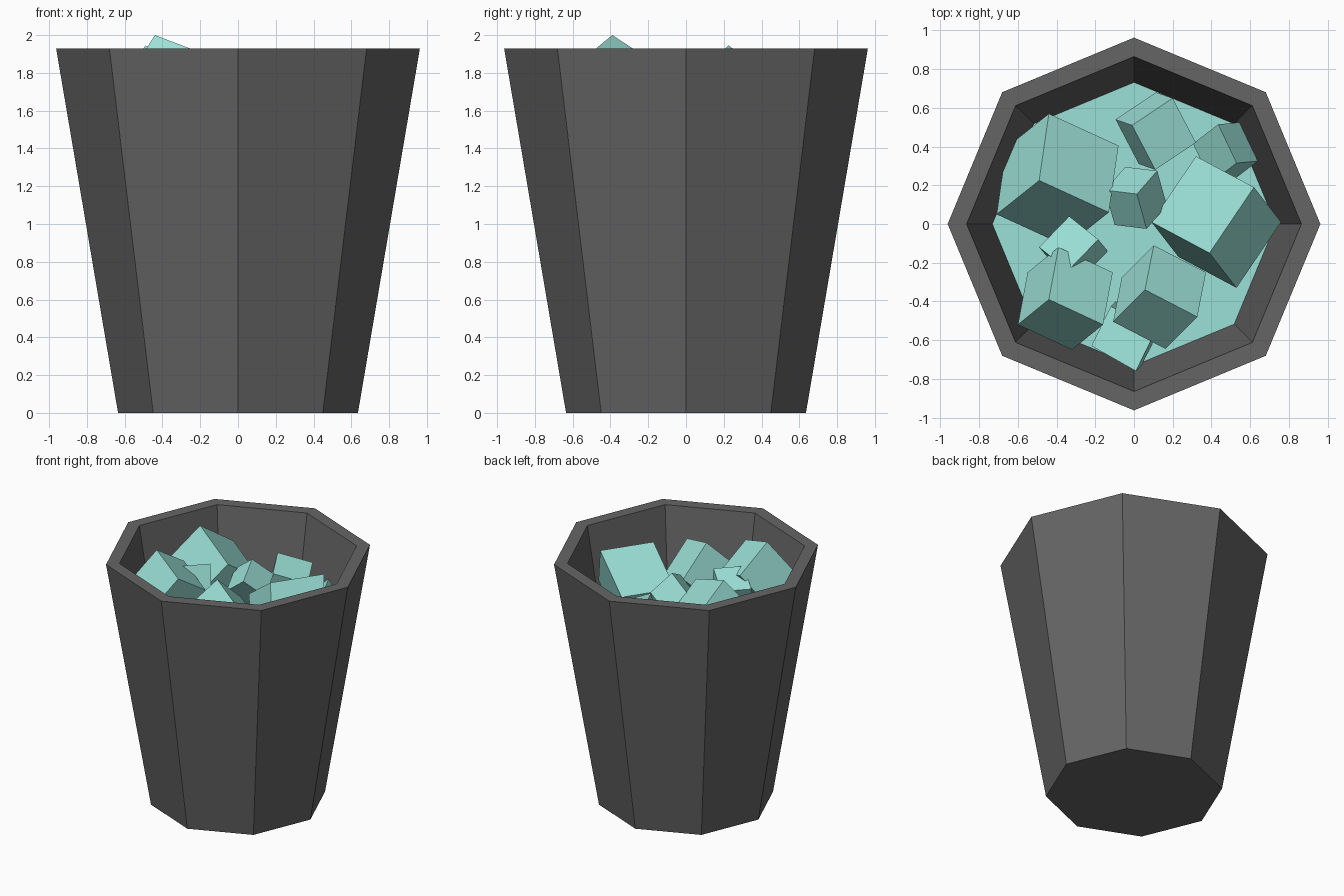
import bpy, bmesh, math
from mathutils import Vector

if "Cube" in bpy.data.objects:
    bpy.data.objects.remove(bpy.data.objects["Cube"])


def material(name, rgb):
    m = bpy.data.materials.new(name)
    m.diffuse_color = (*rgb, 1)
    m.use_nodes = True
    m.node_tree.nodes["Principled BSDF"].inputs["Base Color"].default_value = m.diffuse_color
    return m


def add_object(name, bm, mat):
    bmesh.ops.recalc_face_normals(bm, faces=bm.faces)
    me = bpy.data.meshes.new(name)
    bm.to_mesh(me)
    bm.free()
    me.materials.append(mat)
    ob = bpy.data.objects.new(name, me)
    bpy.context.collection.objects.link(ob)
    return ob


def octagon_solid(name, profile, mat):
    """Stack octagonal rings (radius, z) and cap both ends."""
    bm = bmesh.new()
    rings = [[bm.verts.new((r * math.cos(i * math.pi / 4), r * math.sin(i * math.pi / 4), z))
              for i in range(8)] for r, z in profile]
    for a, b in zip(rings, rings[1:]):
        for i in range(8):
            j = (i + 1) % 8
            bm.faces.new((a[i], a[j], b[j], b[i]))
    bm.faces.new(rings[0])
    bm.faces.new(rings[-1])
    return add_object(name, bm, mat)


def ice_cube(name, peak, edges, mat):
    """Tilted cube from its top corner and the plan view of its three falling edges."""
    size2 = sum(x * x + y * y for x, y in edges) / 2
    e = [Vector((x, y, -math.sqrt(max(0, size2 - x * x - y * y)))) for x, y in edges]
    bm = bmesh.new()
    bmesh.ops.create_cube(bm, size=1)
    for v in bm.verts:
        k = v.co + Vector((0.5, 0.5, 0.5))
        v.co = Vector(peak) + e[0] * k.x + e[1] * k.y + e[2] * k.z
    return add_object(name, bm, mat)


dark = material("dark_bucket", (0.13, 0.13, 0.13))
ice = material("ice", (0.33, 0.75, 0.68))

# Tapered bucket with a hollow inside
octagon_solid("bucket", [(0.635, 0), (0.963, 1.93), (0.865, 1.93), (0.555, 0.1)], dark)

# Flat fill the cubes rest on
octagon_solid("ice_fill", [(0.56, 0.12), (0.732, 1.15)], ice)

# Loose ice cubes: peak corner, then edge directions seen from above
cubes = [
    ((0.39, -0.15, 1.87), [(-0.30, 0.16), (0.23, 0.34), (0.14, -0.18)]),
    ((-0.49, 0.225, 1.945), [(0.05, 0.345), (0.36, -0.165), (-0.22, -0.175)]),
    ((-0.44, -0.39, 2.0), [(0.28, -0.13), (-0.16, -0.13), (0.05, 0.27)]),
    ((0.057, -0.34, 1.88), [(0.27, -0.14), (-0.165, -0.165), (0.045, 0.23)]),
    ((-0.34, -0.24, 1.84), [(0.155, 0.16), (-0.15, 0.12), (0.05, -0.06)]),
    ((-0.01, 0.51, 1.75), [(0.21, 0.14), (0.12, -0.23), (-0.085, 0.03)]),
    ((0.015, 0.155, 1.84), [(0.105, 0.12), (-0.165, 0.02), (0.05, -0.18)]),
    ((0.435, 0.515, 1.66), [(0.095, -0.20), (0.11, 0.01), (-0.13, -0.10)]),
    ((0.01, -0.76, 1.45), [(0.10, 0.205), (-0.23, 0.13), (0.03, 0.03)]),
]
for i, (peak, edges) in enumerate(cubes):
    ice_cube(f"ice_cube_{i + 1}", peak, edges, ice)
